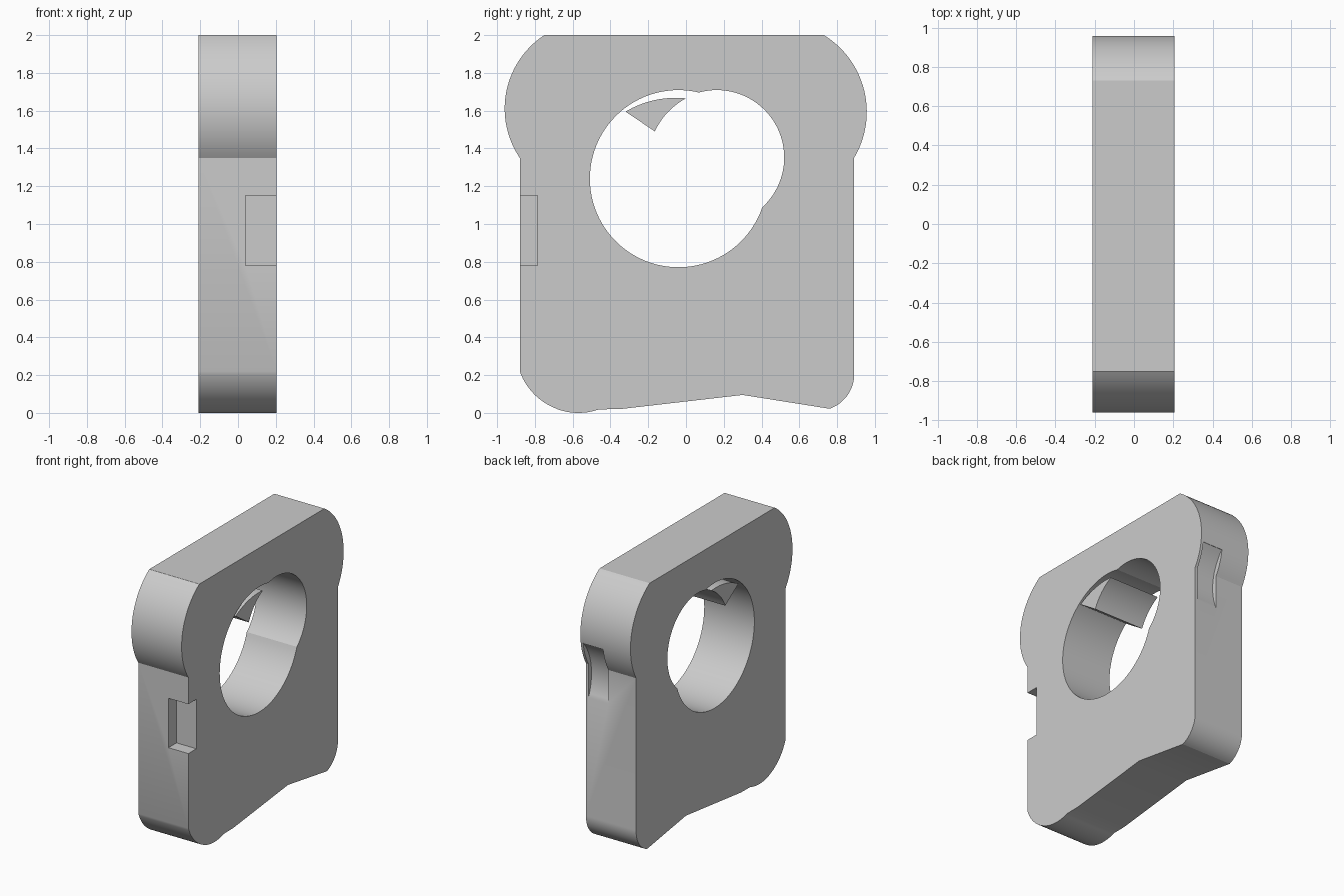
import bpy, bmesh, math
from mathutils import Vector

if "Cube" in bpy.data.objects:
    bpy.data.objects.remove(bpy.data.objects["Cube"])

X0, X1 = -0.21, 0.205  # plate thickness


def arc(a, m, b, n=20):
    """Points on the circular arc from a through m to b (y, z pairs)."""
    (ax, ay), (bx, by), (cx, cy) = a, m, b
    d = 2 * (ax * (by - cy) + bx * (cy - ay) + cx * (ay - by))
    sa, sb, sc = ax * ax + ay * ay, bx * bx + by * by, cx * cx + cy * cy
    ox = (sa * (by - cy) + sb * (cy - ay) + sc * (ay - by)) / d
    oy = (sa * (cx - bx) + sb * (ax - cx) + sc * (bx - ax)) / d
    r = math.hypot(ax - ox, ay - oy)
    t0, tm, t1 = (math.atan2(q - oy, p - ox) for p, q in (a, m, b))
    sweep = (t1 - t0) % math.tau
    if (tm - t0) % math.tau > sweep:
        sweep -= math.tau
    return [(ox + r * math.cos(t0 + sweep * i / n),
             oy + r * math.sin(t0 + sweep * i / n)) for i in range(n + 1)]


def circle(y, z, r, n=96):
    return [(y + r * math.cos(math.tau * i / n), z + r * math.sin(math.tau * i / n))
            for i in range(n)]


def prism(name, outline, x0, x1):
    """Extrude a closed (y, z) outline along x."""
    bm = bmesh.new()
    face = bm.faces.new([bm.verts.new((x0, y, z)) for y, z in outline])
    ext = bmesh.ops.extrude_face_region(bm, geom=[face])
    verts = [g for g in ext["geom"] if isinstance(g, bmesh.types.BMVert)]
    bmesh.ops.translate(bm, verts=verts, vec=Vector((x1 - x0, 0, 0)))
    bmesh.ops.recalc_face_normals(bm, faces=bm.faces)
    mesh = bpy.data.meshes.new(name)
    bm.to_mesh(mesh)
    bm.free()
    obj = bpy.data.objects.new(name, mesh)
    bpy.context.collection.objects.link(obj)
    return obj


def activate(obj):
    bpy.ops.object.select_all(action='DESELECT')
    obj.select_set(True)
    bpy.context.view_layer.objects.active = obj


def cut(obj, cutter):
    cutter.hide_render = True
    activate(obj)
    mod = obj.modifiers.new("cut", 'BOOLEAN')
    mod.operation = 'DIFFERENCE'
    mod.solver = 'EXACT'
    mod.object = cutter
    bpy.ops.object.modifier_apply(modifier=mod.name)
    bpy.data.objects.remove(cutter)


# Plate outline: round shoulders, round feet, shallow peaked underside
outline = (
    arc((-0.75, 2.0), (-0.96, 1.62), (-0.88, 1.35), 28)
    + arc((-0.88, 0.22), (-0.805, 0.10), (-0.46, 0.02), 24)
    + [(-0.35, 0.02), (0.30, 0.095)]
    + arc((0.76, 0.022), (0.842, 0.077), (0.89, 0.22), 20)
    + arc((0.89, 1.35), (0.957, 1.60), (0.73, 2.0), 28)
)
low = min(z for _, z in outline)
outline = [(y, z - low if z < 0.02 else z) for y, z in outline]
plate = prism("plate", outline, X0, X1)

# Double-lobed opening
cut(plate, prism("large_bore", circle(-0.04, 1.24, 0.469), -0.5, 0.5))
cut(plate, prism("small_bore", circle(0.163, 1.352, 0.357), -0.5, 0.5))

# Square notch in one side edge
cut(plate, prism("notch", [(-1.2, 0.78), (-0.785, 0.78), (-0.785, 1.15), (-1.2, 1.15)],
                 0.04, 0.5))

# Curved finger groove under the opposite shoulder
groove = arc((0.95, 1.53), (0.857, 1.32), (0.89, 1.10), 16)
cut(plate, prism("groove", groove + [(1.2, 1.10), (1.2, 1.53)], 0.02, 0.185))

# Loose wedge inside the opening
wedge = prism("wedge",
              arc((-0.32, 1.595), (-0.17, 1.655), (0.0, 1.665), 14)
              + arc((0.0, 1.665), (-0.096, 1.592), (-0.165, 1.49), 14)[1:],
              X0, X1)

for part in (plate, wedge):
    activate(part)
    bpy.ops.object.shade_smooth_by_angle(angle=math.radians(25))
